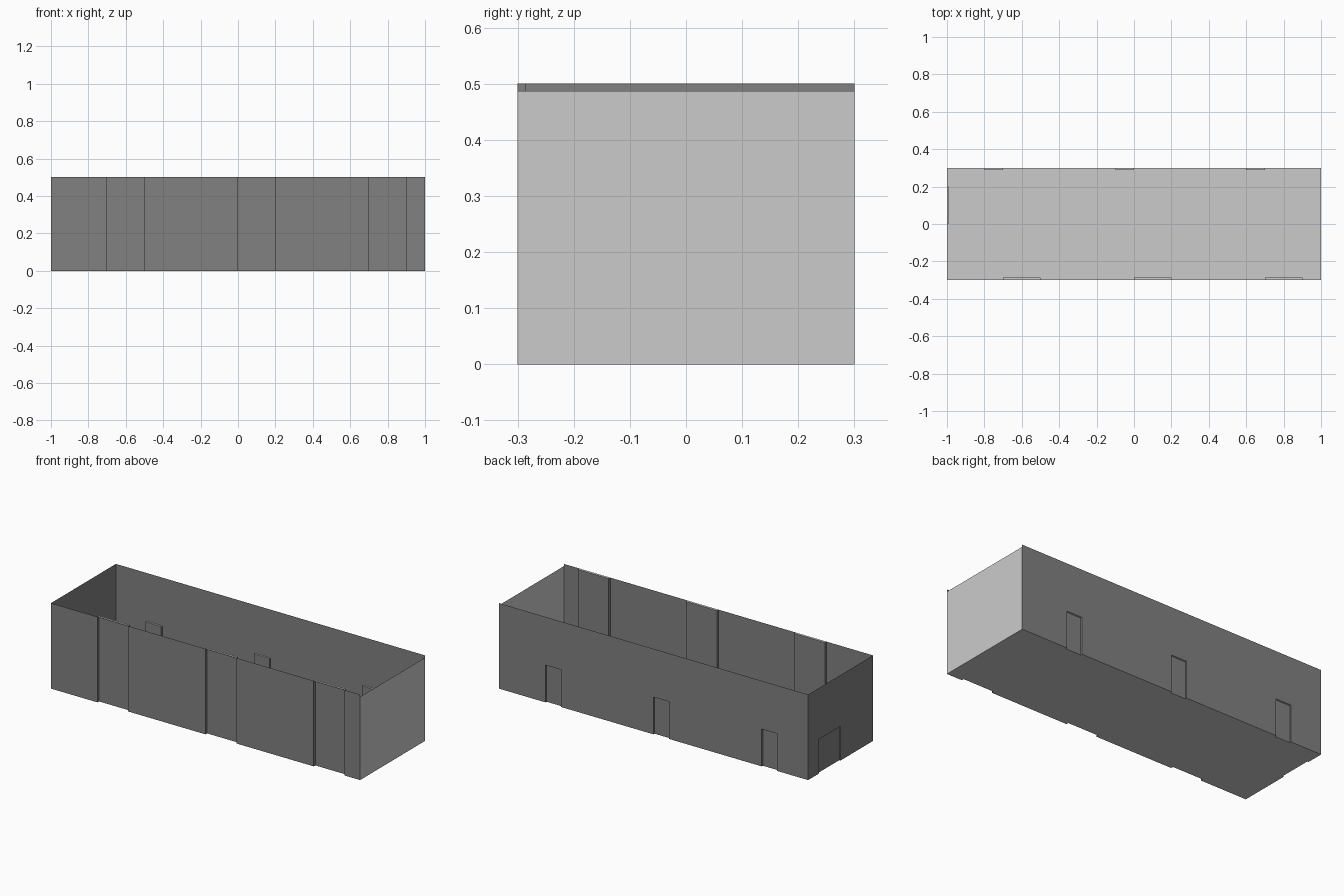
import bpy
from mathutils import Vector

if "Cube" in bpy.data.objects:
    bpy.data.objects.remove(bpy.data.objects["Cube"])

W, D, H = 2.0, 0.6, 0.5      # hall length, depth, wall height

dark = bpy.data.materials.new("dark_grey")
dark.diffuse_color = (0.22, 0.22, 0.22, 1)
dark.use_nodes = True
dark.node_tree.nodes["Principled BSDF"].inputs["Base Color"].default_value = dark.diffuse_color


def add_mesh(name, faces, mat=None):
    verts, polys = [], []
    for f in faces:
        polys.append(list(range(len(verts), len(verts) + len(f))))
        verts += f
    me = bpy.data.meshes.new(name)
    me.from_pydata(verts, [], polys)
    if mat:
        me.materials.append(mat)
    ob = bpy.data.objects.new(name, me)
    bpy.context.collection.objects.link(ob)
    return ob


def build_wall(name, start, end, height, mat=None, niches=(), niche_h=0.0, depth=0.0):
    """Sheet wall from start to end (counter-clockwise) with inward niches.
    Returns its floor outline."""
    a, b = Vector((*start, 0)), Vector((*end, 0))
    along = (b - a).normalized()
    inward = Vector((-along.y, along.x, 0))

    def p(u, z, d=0.0):
        return a + along * u + inward * d + Vector((0, 0, z))

    def panel(u0, u1, z0, z1, d=0.0):
        return [p(u0, z0, d), p(u1, z0, d), p(u1, z1, d), p(u0, z1, d)]

    faces, caps, outline, u, h = [], [], [p(0, 0)], 0.0, niche_h
    for u0, u1 in niches:
        faces.append(panel(u, u0, 0, height))
        if h < height:
            faces.append(panel(u0, u1, h, height))
        faces.append(panel(u0, u1, 0, h, depth))
        # jambs
        faces.append([p(u0, 0), p(u0, 0, depth), p(u0, h, depth), p(u0, h)])
        faces.append([p(u1, 0, depth), p(u1, 0), p(u1, h), p(u1, h, depth)])
        # light cap closing the niche
        caps.append([p(u0, h), p(u1, h), p(u1, h, depth), p(u0, h, depth)])
        outline += [p(u0, 0), p(u0, 0, depth), p(u1, 0, depth), p(u1, 0)]
        u = u1
    faces.append(panel(u, (b - a).length, 0, height))
    add_mesh(name, faces, mat)
    if caps:
        add_mesh(name + "_niche_caps", caps)
    return outline


x, y = W / 2, D / 2
outline = []
# front wall with three full-height bays
outline += build_wall("front_wall", (-x, -y), (x, -y), H, dark,
                      [(0.3, 0.5), (1.0, 1.2), (1.7, 1.9)], H, 0.0145)
# right wall, slightly lower and lighter
outline += build_wall("right_wall", (x, -y), (x, y), 0.487)
# back wall with three narrow doors
outline += build_wall("back_wall", (x, y), (-x, y), H, dark,
                      [(0.3, 0.4), (1.0, 1.1), (1.7, 1.8)], 0.218, 0.01)
# left wall with one wide door
outline += build_wall("left_wall", (-x, y), (-x, -y), H, dark,
                      [(0.1, 0.3)], 0.2, 0.008)
# floor following the wall outline
add_mesh("floor", [outline])
